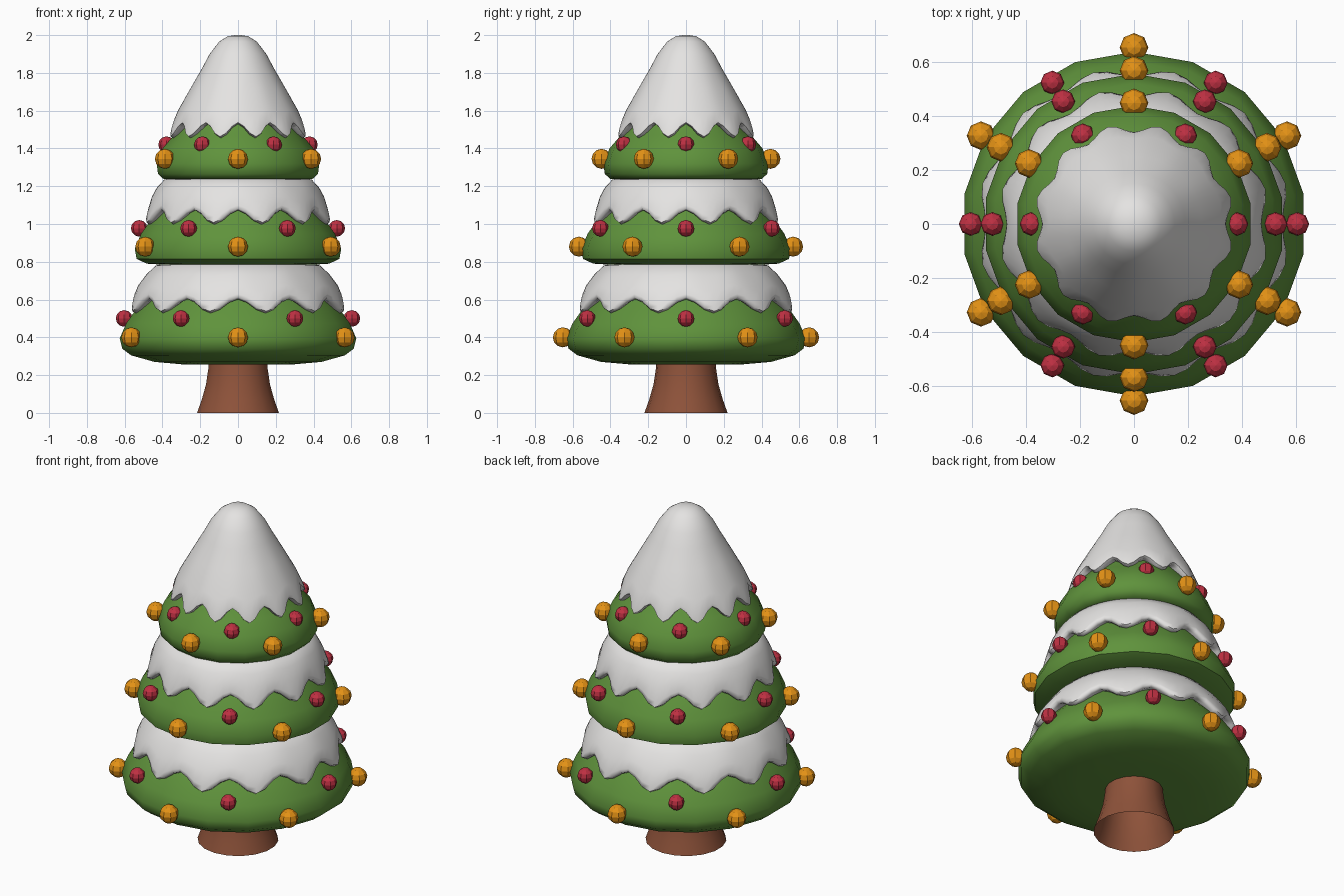
import bpy, bmesh, math

if "Cube" in bpy.data.objects:
    bpy.data.objects.remove(bpy.data.objects["Cube"])

def material(name, rgb):
    m = bpy.data.materials.new(name)
    m.diffuse_color = (*rgb, 1)
    m.use_nodes = True
    m.node_tree.nodes["Principled BSDF"].inputs["Base Color"].default_value = m.diffuse_color
    return m

GREEN = material("leaf_green", (0.115, 0.29, 0.045))
SNOW = material("snow_white", (0.78, 0.77, 0.76))
BROWN = material("bark_brown", (0.27, 0.085, 0.042))
RED = material("bauble_red", (0.52, 0.03, 0.055))
GOLD = material("bauble_gold", (0.78, 0.29, 0.008))

def finish(bm, name, mat, angle):
    bmesh.ops.recalc_face_normals(bm, faces=bm.faces)
    me = bpy.data.meshes.new(name)
    bm.to_mesh(me)
    bm.free()
    me.materials.append(mat)
    ob = bpy.data.objects.new(name, me)
    bpy.context.collection.objects.link(ob)
    if angle:
        bpy.context.view_layer.objects.active = ob
        ob.select_set(True)
        bpy.ops.object.shade_smooth_by_angle(angle=math.radians(angle))
        ob.select_set(False)
    return ob

def lathe(name, mat, profile, n, caps=(True, True), angle=50):
    """Spin (radius, z, wave) rings; wave scales a 12-lobed drip of the rim."""
    bm = bmesh.new()
    rings = []
    for r, z, w in profile:
        ring = []
        for i in range(n):
            a = math.radians(10) + 2 * math.pi * i / n if n == 18 else 2 * math.pi * i / n
            c = -math.cos(12 * a) * w
            rr = r + 0.016 * c
            ring.append(bm.verts.new((rr * math.cos(a), rr * math.sin(a), z - 0.037 * c)))
        rings.append(ring)
    for lo, hi in zip(rings, rings[1:]):
        for i in range(n):
            j = (i + 1) % n
            bm.faces.new((lo[i], lo[j], hi[j], hi[i]))
    if caps[0]:
        bm.faces.new(rings[0])
    if caps[1]:
        bm.faces.new(rings[-1])
    return finish(bm, name, mat, angle)

def plain(points):
    return [(r, z, 0) for r, z in points]

# Flared trunk, open underneath
lathe("trunk", BROWN, plain([(0.22, 0), (0.195, 0.07), (0.172, 0.15), (0.16, 0.23), (0.155, 0.30)]),
      18, (False, True))

# Three green tiers
lathe("lower_tier", GREEN, plain([(0.30, 0.257), (0.45, 0.27), (0.575, 0.305), (0.622, 0.34),
      (0.636, 0.395), (0.60, 0.475), (0.54, 0.56), (0.46, 0.65), (0.36, 0.77)]), 18)
lathe("middle_tier", GREEN, plain([(0.36, 0.782), (0.49, 0.79), (0.545, 0.815),
      (0.555, 0.87), (0.52, 0.95), (0.455, 1.04), (0.39, 1.13), (0.32, 1.22)]), 18)
lathe("upper_tier", GREEN, plain([(0.32, 1.234), (0.40, 1.238), (0.43, 1.265),
      (0.437, 1.32), (0.405, 1.40), (0.345, 1.47), (0.27, 1.56), (0.20, 1.68)]), 18)

# Snow skirts with dripping scalloped rims
lathe("lower_snow", SNOW, [(0.48, 0.585, 1), (0.545, 0.565, 1), (0.563, 0.575, 1), (0.56, 0.60, 0.8),
      (0.535, 0.66, 0.4), (0.485, 0.73, 0.15), (0.435, 0.78, 0), (0.36, 0.80, 0)], 72, angle=70)
lathe("middle_snow", SNOW, [(0.40, 1.055, 1), (0.468, 1.035, 1), (0.486, 1.045, 1), (0.482, 1.07, 0.8),
      (0.462, 1.13, 0.4), (0.43, 1.19, 0.15), (0.39, 1.235, 0), (0.33, 1.25, 0)], 72, angle=70)
lathe("snow_cap", SNOW, [(0.27, 1.51, 1), (0.337, 1.492, 1), (0.355, 1.50, 1), (0.35, 1.525, 0.8),
      (0.322, 1.59, 0.4), (0.25, 1.72, 0.1), (0.19, 1.825, 0), (0.15, 1.90, 0),
      (0.10, 1.965, 0), (0.055, 1.994, 0), (0.012, 2.0, 0)], 72, angle=70)

# Rings of six baubles, red above and gold below on each tier
def baubles(name, mat, size, r, z, start):
    for i in range(6):
        a = math.radians(start + 60 * i)
        bm = bmesh.new()
        bmesh.ops.create_uvsphere(bm, u_segments=8, v_segments=6, radius=size)
        bmesh.ops.translate(bm, verts=bm.verts, vec=(r * math.cos(a), r * math.sin(a), z))
        finish(bm, f"{name}_{i + 1}", mat, 0)

for tier, red_r, red_z, gold_r, gold_z in [("lower", 0.603, 0.50, 0.652, 0.40),
                                           ("middle", 0.523, 0.977, 0.567, 0.88),
                                           ("upper", 0.378, 1.42, 0.447, 1.345)]:
    baubles(tier + "_red_bauble", RED, 0.044, red_r, red_z, 0)
    baubles(tier + "_gold_bauble", GOLD, 0.053, gold_r, gold_z, 30)
